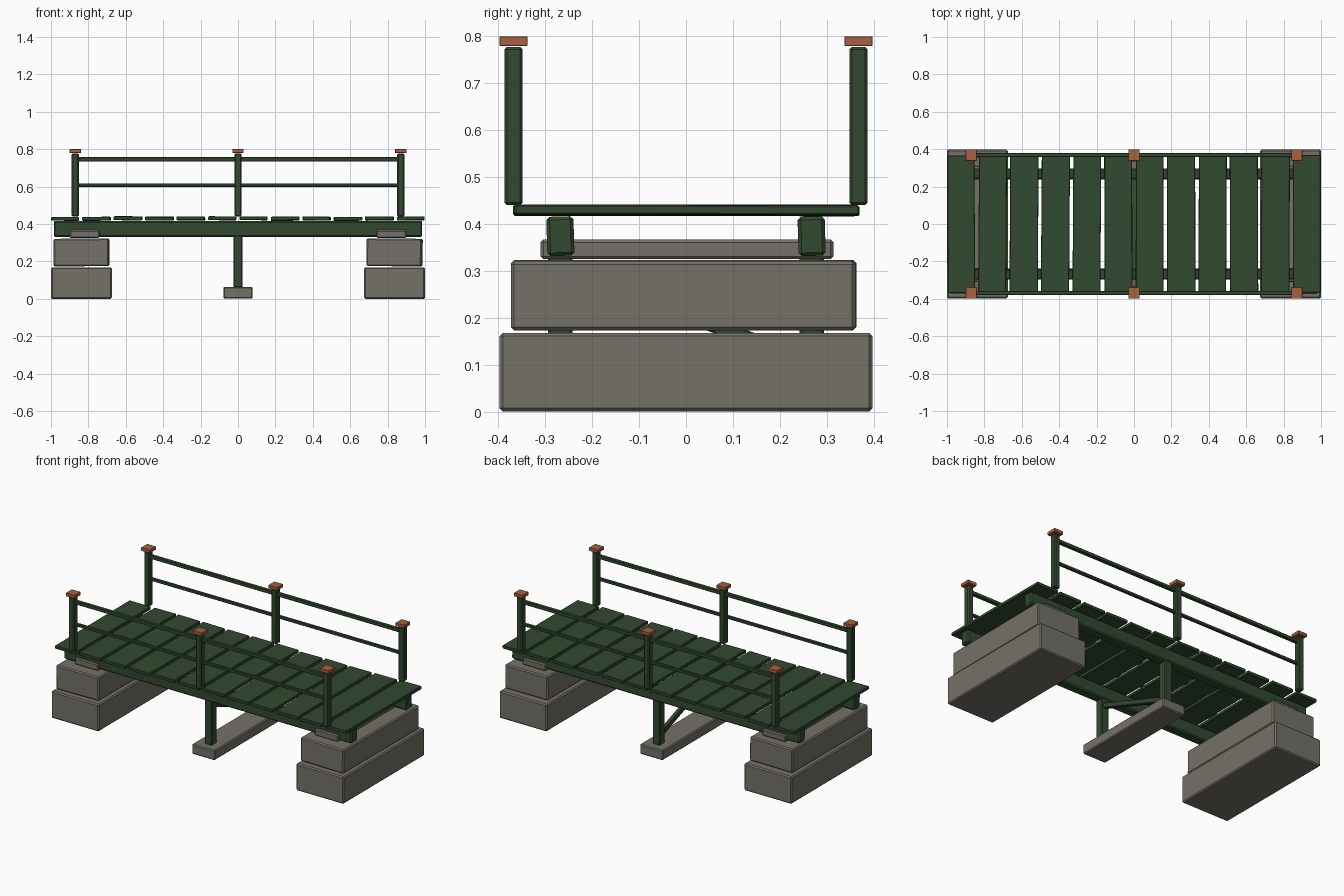
import bpy, random
from math import atan2, hypot
from mathutils import Vector

if "Cube" in bpy.data.objects:
    bpy.data.objects.remove(bpy.data.objects["Cube"])

random.seed(4)


def material(name, rgb):
    m = bpy.data.materials.new(name)
    m.diffuse_color = (*rgb, 1)
    m.use_nodes = True
    m.node_tree.nodes["Principled BSDF"].inputs["Base Color"].default_value = m.diffuse_color
    return m


GREEN = material("green_paint", (0.032, 0.068, 0.030))
STONE = material("stone", (0.175, 0.165, 0.138))
COPPER = material("copper", (0.40, 0.115, 0.05))


def box(name, center, size, mat, bevel=0.005, rot=(0, 0, 0)):
    """Chamfered flat-shaded box."""
    bpy.ops.mesh.primitive_cube_add(size=1, location=center, rotation=rot)
    ob = bpy.context.object
    ob.name = name
    ob.scale = size
    bpy.ops.object.transform_apply(location=False, rotation=False, scale=True)
    ob.data.materials.append(mat)
    if bevel:
        b = ob.modifiers.new("chamfer", 'BEVEL')
        b.width = bevel
        b.segments = 1
    return ob


def wobble(a):
    return random.uniform(-a, a)


# Stepped stone abutments at both ends
for s, side in ((-1, "left"), (1, "right")):
    box(f"{side}_abutment_base", (s * 0.8375, 0, 0.084), (0.325, 0.795, 0.168), STONE, 0.007)
    box(f"{side}_abutment_upper", (s * 0.837, -0.005, 0.248), (0.295, 0.735, 0.148), STONE, 0.007,
        (0, s * 0.008, wobble(0.01)))
    box(f"{side}_bearing_stone", (s * 0.82, 0.002, 0.346), (0.16, 0.625, 0.042), STONE, 0.006)

# Long beams under the deck
for s, side in ((-1, "front"), (1, "back")):
    box(f"{side}_beam", (0, s * 0.268, 0.374), (1.97, 0.058, 0.084), GREEN, 0.007, (0.03, 0, 0))

# Deck planks, slightly uneven
for i in range(12):
    x = -0.924 + i * 0.168
    length = 0.735 if i in (0, 1, 10, 11) else 0.73
    box(f"deck_plank_{i + 1}", (x, wobble(0.004), 0.429 + wobble(0.002)),
        (0.149 + wobble(0.004), length, 0.02), GREEN, 0.003,
        (wobble(0.004), wobble(0.012), wobble(0.008)))

# Railings: posts with copper caps and two rails per side
for s, side in ((-1, "front"), (1, "back")):
    y = s * 0.368
    for x, place in ((-0.87, "left"), (0, "middle"), (0.87, "right")):
        box(f"{side}_{place}_railing_post", (x, y, 0.609), (0.038, 0.039, 0.338), GREEN, 0.006)
        box(f"{side}_{place}_post_cap", (x, y, 0.79), (0.06, 0.06, 0.02), COPPER, 0.001)
    box(f"{side}_top_rail", (0, y, 0.746), (1.74, 0.022, 0.022), GREEN, 0.003)
    box(f"{side}_lower_rail", (0, y, 0.608), (1.74, 0.018, 0.018), GREEN, 0.003)

# Central trestle: stone footing, two legs and one diagonal brace
box("trestle_footing", (0, 0, 0.033), (0.157, 0.68, 0.062), STONE, 0.006)
for s, side in ((-1, "front"), (1, "back")):
    box(f"{side}_trestle_leg", (0, s * 0.268, 0.2), (0.05, 0.052, 0.28), GREEN, 0.005)
a, b = Vector((0, -0.26, 0.30)), Vector((0, 0.26, 0.11))
d = b - a
box("trestle_brace", (a + b) / 2, (0.026, hypot(d.y, d.z), 0.03), GREEN, 0.003,
    (atan2(d.z, d.y), 0, 0))
